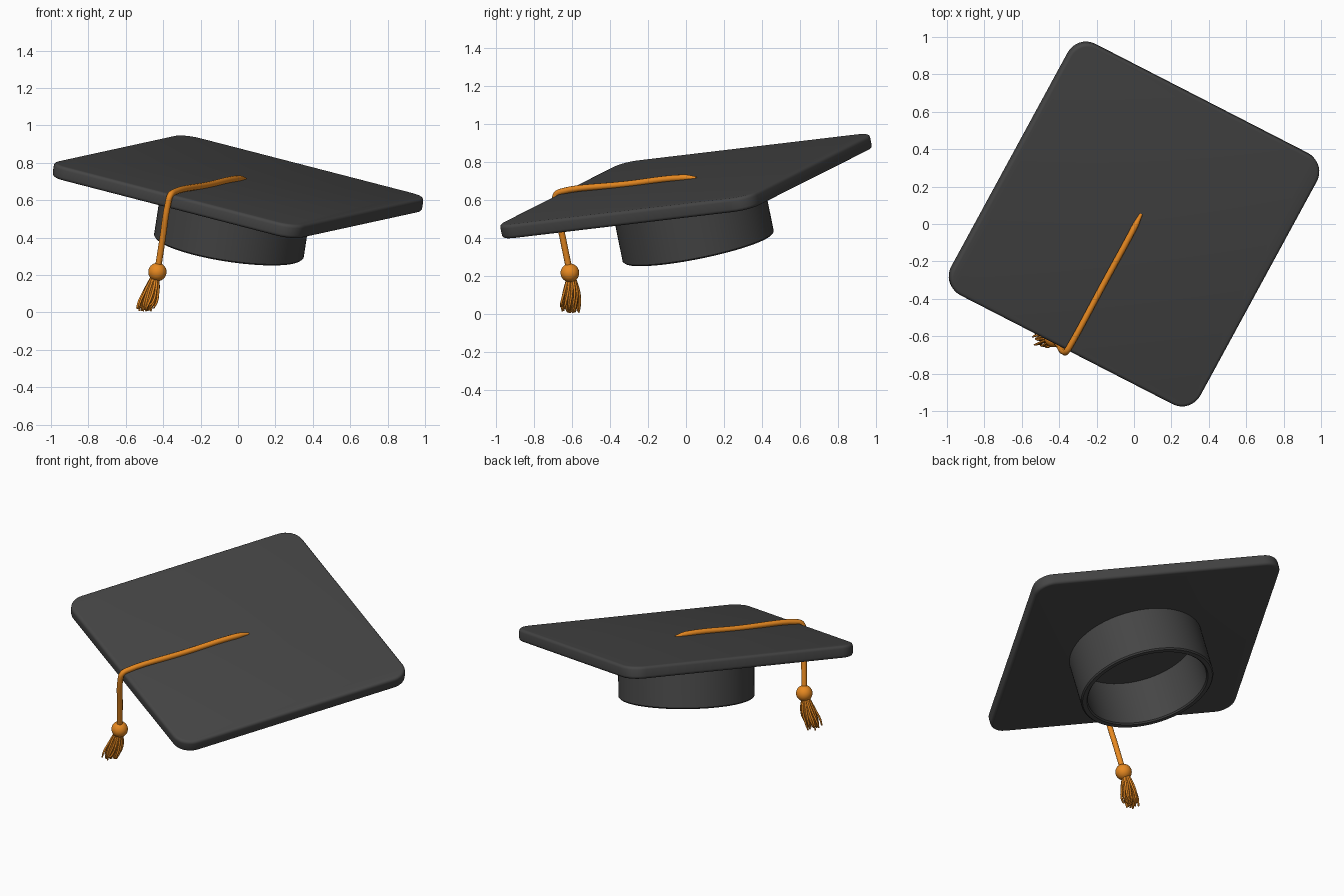
import bpy, bmesh, math, random
from mathutils import Matrix, Vector

if "Cube" in bpy.data.objects:
    bpy.data.objects.remove(bpy.data.objects["Cube"])

random.seed(4)

# tilted frame shared by the cap parts
X = Vector((0.867, -0.445, -0.224)).normalized()
Y = Vector((0.486, 0.868, 0.101))
Y = (Y - X * Y.dot(X)).normalized()
Z = X.cross(Y)
FRAME = Matrix.Translation((0, 0, 0.672)) @ Matrix((X, Y, Z)).transposed().to_4x4()


def material(name, rgb):
    m = bpy.data.materials.new(name)
    m.diffuse_color = (*rgb, 1)
    m.use_nodes = True
    m.node_tree.nodes["Principled BSDF"].inputs["Base Color"].default_value = m.diffuse_color
    return m


CLOTH = material("dark_cloth", (0.06, 0.06, 0.06))
ORANGE = material("orange_thread", (0.8, 0.25, 0.015))


def add_mesh(name, bm, mat, angle=40):
    bmesh.ops.recalc_face_normals(bm, faces=bm.faces)
    me = bpy.data.meshes.new(name)
    bm.to_mesh(me)
    bm.free()
    me.materials.append(mat)
    ob = bpy.data.objects.new(name, me)
    bpy.context.collection.objects.link(ob)
    ob.matrix_world = FRAME
    bpy.ops.object.select_all(action='DESELECT')
    ob.select_set(True)
    bpy.context.view_layer.objects.active = ob
    bpy.ops.object.shade_smooth_by_angle(angle=math.radians(angle))
    return ob


def add_curve(name, paths, radius, mat, res=3):
    """Round tubes; each path is a list of (point, radius factor)."""
    cu = bpy.data.curves.new(name, 'CURVE')
    cu.dimensions = '3D'
    cu.bevel_depth = radius
    cu.bevel_resolution = res
    cu.resolution_u = 6
    cu.use_fill_caps = True
    for path in paths:
        sp = cu.splines.new('BEZIER')
        sp.bezier_points.add(len(path) - 1)
        for bp, (co, r) in zip(sp.bezier_points, path):
            bp.co = co
            bp.radius = r
            bp.handle_left_type = bp.handle_right_type = 'AUTO'
    cu.materials.append(mat)
    ob = bpy.data.objects.new(name, cu)
    bpy.context.collection.objects.link(ob)
    return ob


# square board with rounded corners and softened rims
bm = bmesh.new()
bmesh.ops.create_cube(bm, size=1)
bmesh.ops.scale(bm, vec=(1.53, 1.53, 0.075), verts=bm.verts)
upright = [e for e in bm.edges if abs(e.verts[0].co.z - e.verts[1].co.z) > 0.01]
bmesh.ops.bevel(bm, geom=upright, offset=0.11, segments=8, profile=0.5, affect='EDGES')
rims = [e for e in bm.edges
        if abs(e.verts[0].co.z - e.verts[1].co.z) < 1e-5]
bmesh.ops.bevel(bm, geom=rims, offset=0.018, segments=4, profile=0.5, affect='EDGES')
add_mesh("board", bm, CLOTH)

# hollow head band, lathed from its wall section
section = [(0.405, -0.02), (0.405, -0.325), (0.397, -0.333),
           (0.371, -0.333), (0.363, -0.325), (0.363, -0.02)]
bm = bmesh.new()
N = 72
rings = [[bm.verts.new((r * math.cos(2 * math.pi * i / N),
                        r * math.sin(2 * math.pi * i / N), z)) for i in range(N)]
         for r, z in section]
for k in range(len(rings)):
    a, b = rings[k], rings[(k + 1) % len(rings)]
    for i in range(N):
        j = (i + 1) % N
        bm.faces.new((a[i], a[j], b[j], b[i]))
add_mesh("head_band", bm, CLOTH)

# cord from the board centre over the edge and down
cord = add_curve("cord", [[
    ((0, 0.07, 0.036), 0.5), ((0, 0.0, 0.046), 1), ((0, -0.35, 0.048), 1),
    ((0, -0.73, 0.05), 1), ((0, -0.772, 0.036), 1), ((0, -0.785, -0.01), 1),
    ((0, -0.785, -0.2), 1), ((0, -0.785, -0.37), 1)]], 0.017, ORANGE)
cord.matrix_world = FRAME

# knot ball
bm = bmesh.new()
bmesh.ops.create_uvsphere(bm, u_segments=32, v_segments=16, radius=0.049)
bmesh.ops.translate(bm, vec=(0, -0.785, -0.386), verts=bm.verts)
add_mesh("knot_ball", bm, ORANGE, 60)

# tassel strands fanning out below the ball
strands = []
COUNT = 34
for i in range(COUNT):
    r = math.sqrt((i + 0.5) / COUNT)
    t = i * 2.39996
    off = Vector((math.cos(t), math.sin(t), 0)) * r
    tip_z = 0.006 + 0.035 * random.random() * r
    wob = Vector((random.uniform(-1, 1), random.uniform(-1, 1), 0)) * 0.006
    strands.append([
        (Vector((-0.443, -0.604, 0.195)) + off * 0.018, 1),
        (Vector((-0.462, -0.604, 0.115)) + off * 0.044, 1),
        (Vector((-0.481, -0.609, 0.055)) + off * 0.05 + wob, 1),
        (Vector((-0.493, -0.612, tip_z)) + off * 0.045 + wob * 1.5, 0.7)])
add_curve("tassel_strands", strands, 0.0065, ORANGE, 1)
